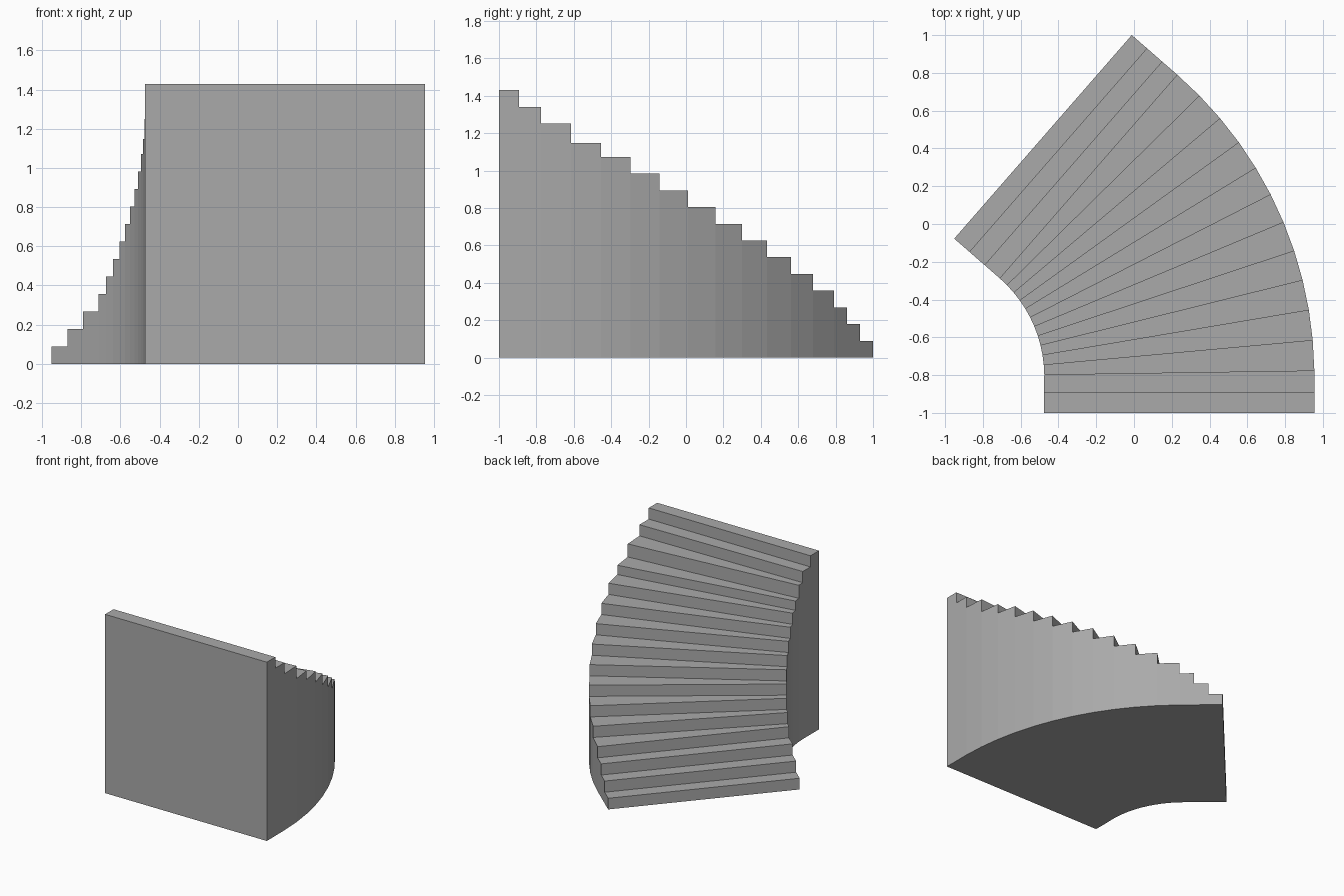
import bpy, bmesh
from math import sin, cos, radians
from mathutils import Vector

cube = bpy.data.objects.get("Cube")
if cube:
    bpy.data.objects.remove(cube)

STEPS, HEIGHT = 16, 1.43
CENTRE = Vector((-1.165, -0.807, 0))
R_IN, R_OUT = 0.69, 2.12
START, END, ARC_STEPS = 0.85, 48.9, 11
RUN_OUT, RUN_STEPS = 0.319, 3


def radial_pair(angle, shift=0.0):
    """Inner and outer plan points on a radial line, shifted along its tangent."""
    a = radians(angle)
    out, along = Vector((cos(a), sin(a), 0)), Vector((-sin(a), cos(a), 0))
    return [CENTRE + out * r + along * shift for r in (R_IN, R_OUT)]


# Plan lines between steps: straight top run, winding part, straight bottom run
lines = [[Vector((x, y, 0)) for x in (-0.476, 0.955)] for y in (-1, -0.893)]
lines += [radial_pair(START + (END - START) * i / ARC_STEPS)
          for i in range(ARC_STEPS + 1)]
lines += [radial_pair(END, RUN_OUT * i / RUN_STEPS)
          for i in range(1, RUN_STEPS + 1)]

# Tread heights descend to the floor; the fourth tread sits slightly low
heights = [HEIGHT * (STEPS - i) / STEPS for i in range(STEPS + 1)]
heights[3] -= 0.015

bm = bmesh.new()


def raised(points, z):
    return [bm.verts.new((p.x, p.y, z)) for p in points]


floor = [raised(line, 0) for line in lines]
front = [raised(lines[i], heights[i]) for i in range(STEPS)] + [floor[-1]]
back = [raised(lines[i + 1], heights[i]) for i in range(STEPS)]


def strip(a, b):
    bm.faces.new((a[0], a[1], b[1], b[0]))


# Tall end face, then tread, riser, underside and both walls of every step
strip(floor[0], front[0])
for i in range(STEPS):
    strip(front[i], back[i])
    strip(back[i], front[i + 1])
    strip(floor[i], floor[i + 1])
    for side in (0, 1):
        wall = [floor[i], floor[i + 1], front[i + 1], back[i], front[i]]
        # The last riser already starts on the floor
        bm.faces.new(dict.fromkeys(pair[side] for pair in wall))

bmesh.ops.recalc_face_normals(bm, faces=bm.faces)
mesh = bpy.data.meshes.new("curved_staircase")
bm.to_mesh(mesh)
bm.free()

# Plain grey finish
grey = bpy.data.materials.new("plain grey")
grey.use_nodes = True
colour = (0.4, 0.4, 0.4, 1)
grey.diffuse_color = colour
grey.node_tree.nodes["Principled BSDF"].inputs["Base Color"].default_value = colour
mesh.materials.append(grey)

stairs = bpy.data.objects.new("curved_staircase", mesh)
bpy.context.collection.objects.link(stairs)
